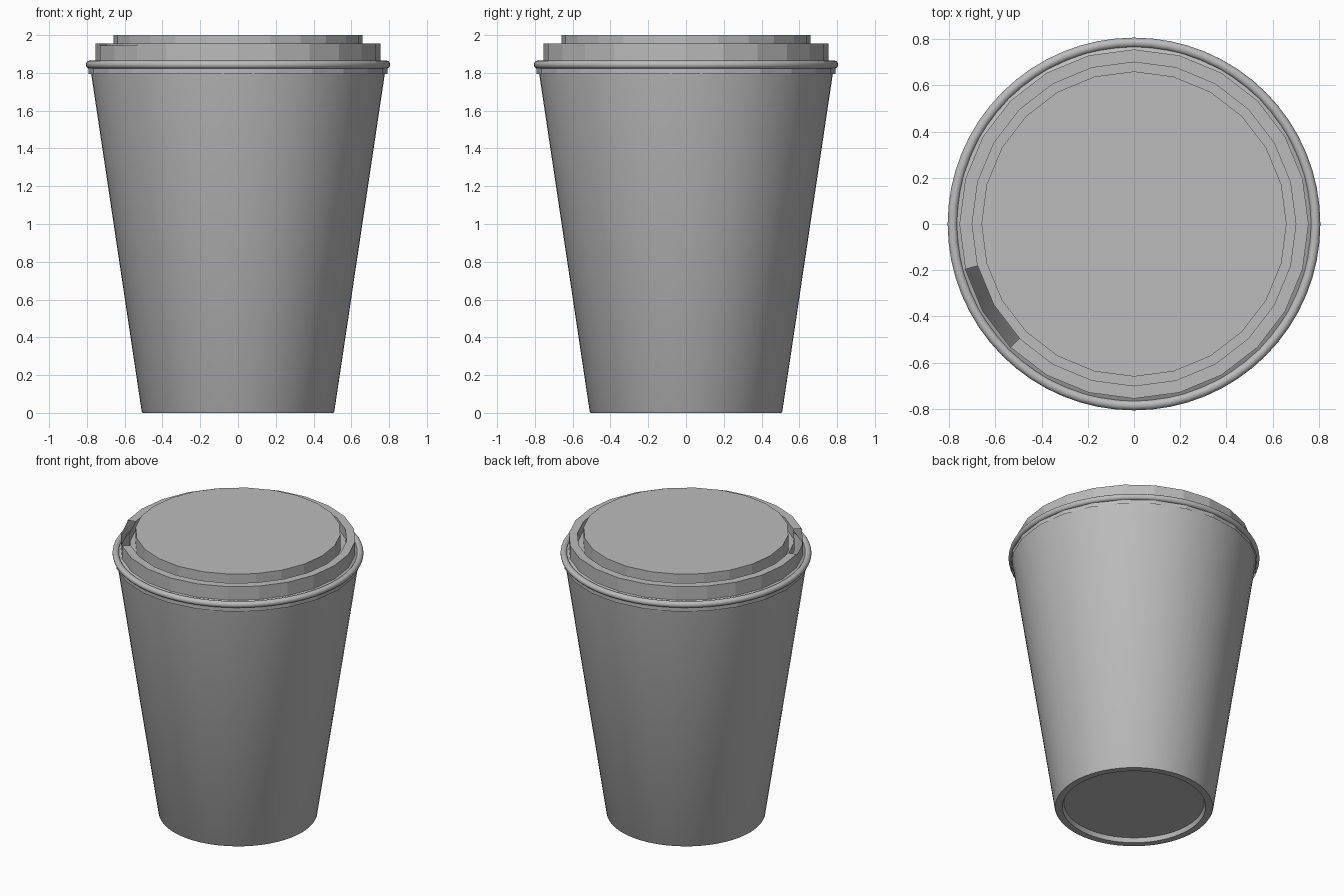
import bpy, bmesh, math

if "Cube" in bpy.data.objects:
    bpy.data.objects.remove(bpy.data.objects["Cube"])

grey = bpy.data.materials.new("plain grey")
grey.diffuse_color = (0.5, 0.5, 0.5, 1)
grey.use_nodes = True
grey.node_tree.nodes["Principled BSDF"].inputs["Base Color"].default_value = grey.diffuse_color


def lathe(name, profile, steps, cap=False, skip=None, smooth=False):
    """Spin an (radius, z) profile about z; skip(segment, band) leaves openings."""
    bm = bmesh.new()
    rings = []
    for r, z in profile:
        rings.append([bm.verts.new((r * math.cos(math.tau * i / steps),
                                    r * math.sin(math.tau * i / steps), z))
                      for i in range(steps)])
    for band in range(len(rings) - 1):
        a, b = rings[band], rings[band + 1]
        for i in range(steps):
            if skip and skip(i, band):
                continue
            j = (i + 1) % steps
            bm.faces.new((a[i], a[j], b[j], b[i]))
    if cap:
        bm.faces.new(rings[-1])
    mesh = bpy.data.meshes.new(name)
    bm.to_mesh(mesh)
    bm.free()
    obj = bpy.data.objects.new(name, mesh)
    bpy.context.collection.objects.link(obj)
    mesh.materials.append(grey)
    if smooth:
        bpy.context.view_layer.objects.active = obj
        obj.select_set(True)
        bpy.ops.object.shade_smooth_by_angle(angle=math.radians(40))
        obj.select_set(False)
    return obj


# Tapered cup wall, up to the rolled lip
lathe("cup_wall", [(0.505, 0), (0.51, 0.008), (0.784, 1.84)], 64, smooth=True)

# Foot ring and recessed base, facing downward
base = lathe("cup_base", [(0.505, 0), (0.46, 0), (0.45, 0.03)], 64, cap=True, smooth=True)
base.data.flip_normals()

# Rolled lip
bpy.ops.mesh.primitive_torus_add(major_segments=64, minor_segments=16, major_radius=0.785,
                                 minor_radius=0.021, location=(0, 0, 1.844))
lip = bpy.context.object
lip.name = "rolled_lip"
lip.data.materials.append(grey)
bpy.ops.object.shade_smooth_by_angle(angle=math.radians(40))

# Faceted lid: skirt, raised rim, groove and top disc, with a two-facet sip opening
lid_profile = [(0.791, 1.795), (0.791, 1.84), (0.755, 1.86), (0.755, 1.945), (0.755, 1.955),
               (0.70, 1.955), (0.70, 1.89), (0.66, 1.89), (0.66, 2.0)]
lathe("lid", lid_profile, 24, cap=True,
      skip=lambda i, band: i in (13, 14) and band in (3, 4))
